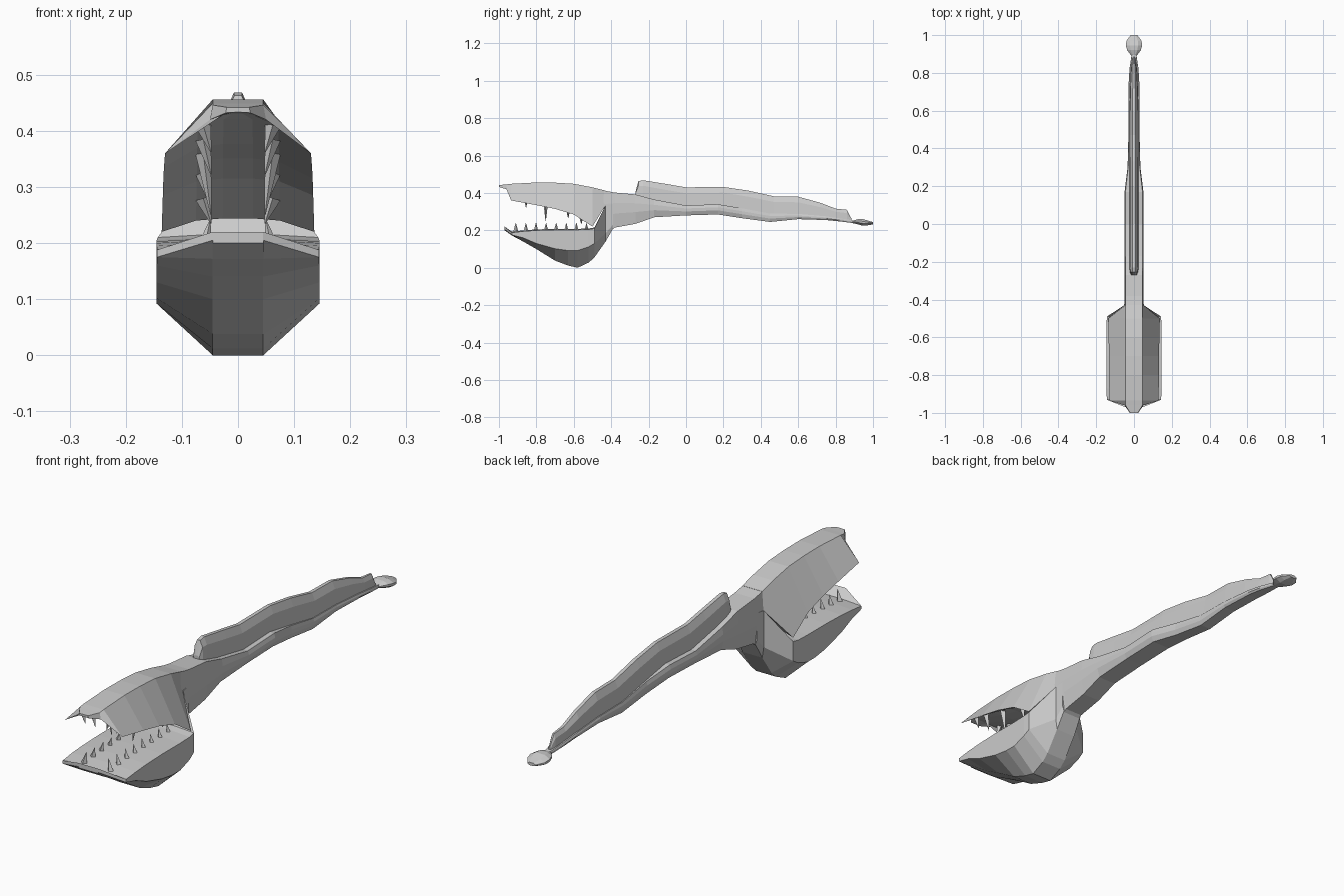
import bpy, bmesh, math
from mathutils import Vector, Matrix


def loft(name, rings):
    """Skin mirrored rings; each ring = (y, [(x, z), ...]) right half, top to bottom."""
    bm = bmesh.new()
    loops = []
    for y, half in rings:
        pts = list(half) + [(-x, z) for x, z in reversed(half)]
        loops.append([bm.verts.new((x, y, z)) for x, z in pts])
    for a, b in zip(loops, loops[1:]):
        for i in range(len(a)):
            j = (i + 1) % len(a)
            bm.faces.new((a[i], a[j], b[j], b[i]))
    bm.faces.new(loops[0])
    bm.faces.new(loops[-1])
    bmesh.ops.recalc_face_normals(bm, faces=bm.faces)
    me = bpy.data.meshes.new(name)
    bm.to_mesh(me)
    bm.free()
    ob = bpy.data.objects.new(name, me)
    bpy.context.collection.objects.link(ob)
    return ob


def teeth(name, items, x, radius, lean):
    """Mirrored rows of four-sided spikes; each item = (y, base z, tip z)."""
    bm = bmesh.new()
    for y, zb, zt in items:
        for s in (-1, 1):
            base = Vector((s * x, y, zb))
            tip = Vector((s * (x + lean), y, zt))
            d = tip - base
            rot = d.to_track_quat('Z', 'Y').to_matrix().to_4x4()
            bmesh.ops.create_cone(bm, cap_ends=True, segments=4, radius1=radius, radius2=0.001,
                                  depth=d.length, matrix=Matrix.Translation((base + tip) / 2) @ rot)
    me = bpy.data.meshes.new(name)
    bm.to_mesh(me)
    bm.free()
    bpy.context.collection.objects.link(bpy.data.objects.new(name, me))


# Body: y, half width, top z, bottom z
body = [(-.44, .05, .413, .17), (-.38, .05, .402, .215), (-.27, .05, .392, .235),
        (-.17, .05, .365, .27), (0, .05, .333, .28), (.17, .05, .34, .285),
        (.3, .034, .318, .265), (.45, .03, .29, .245), (.6, .03, .288, .26),
        (.75, .028, .275, .255), (.82, .024, .265, .248), (.9, .012, .252, .238)]
loft("body", [(y, [(w * .9, t), (w, t - .3 * (t - b)), (w, t - .6 * (t - b)), (w * .8, b)])
              for y, w, t, b in body])

# Upper jaw: y, top half width, top z, edge half width, edge z, palate rise
upper = [(-1.0, .02, .442, .022, .432, .001), (-.96, .045, .446, .05, .42, .008),
         (-.935, .045, .449, .13, .36, .05), (-.8, .045, .456, .132, .335, .035),
         (-.7, .045, .455, .133, .315, .03), (-.6, .045, .449, .134, .285, .025),
         (-.5, .045, .43, .136, .22, .02), (-.43, .045, .412, .05, .335, .005)]
loft("upper_jaw", [(y, [(tw, t), (ew, e), (ew * .55, e + r), (ew * .2, e + r * 1.2)])
                   for y, tw, t, ew, e, r in upper])

# Lower jaw: y, rim half width, rim z, low side z, keel half width, keel z
lower = [(-.97, .045, .22, .205, .045, .2), (-.93, .144, .188, .175, .045, .172),
         (-.87, .145, .195, .16, .045, .14), (-.8, .145, .2, .13, .045, .1),
         (-.7, .145, .203, .102, .045, .038), (-.63, .145, .203, .092, .045, .012),
         (-.58, .145, .203, .092, .045, 0), (-.52, .145, .205, .112, .045, .028),
         (-.49, .143, .21, .13, .045, .055), (-.43, .052, .335, .185, .045, .14),
         (-.39, .05, .34, .23, .042, .21)]
loft("lower_jaw", [(y, [(rw * .4, max(min(r + .005, .22), r)), (rw, r), (rw, s), (kw, k)])
                   for y, rw, r, s, kw, k in lower])

# Dorsal fin: y, half width, base z, top z
fin = [(-.27, .016, .385, .405), (-.255, .022, .375, .463), (-.23, .025, .37, .468),
       (-.1, .025, .34, .447), (0, .025, .325, .43), (.2, .025, .33, .432), (.33, .025, .305, .413),
       (.47, .024, .282, .382), (.6, .024, .28, .38), (.72, .022, .27, .347),
       (.8, .018, .262, .316), (.86, .012, .25, .31), (.885, .006, .245, .262)]
loft("dorsal_fin", [(y, [(w * .3, t), (w * .8, t - .3 * (t - b)), (w, b)]) for y, w, b, t in fin])

# Tail bulb: y, half width, half height, centre z
bulb = [(.885, .01, .005, .245), (.92, .036, .014, .246), (.945, .043, .018, .243),
        (.97, .04, .013, .24), (1.0, .018, .006, .238)]
loft("tail_bulb", [(y, [(w * .5, z + h), (w, z + h * .3), (w, z - h * .3), (w * .5, z - h)])
                   for y, w, h, z in bulb])

# Teeth rows
teeth("upper_teeth", [(-.92, .41, .362), (-.855, .385, .322), (-.75, .36, .25),
                      (-.63, .325, .265), (-.56, .28, .235)], .062, .014, -.014)
teeth("lower_teeth", [(-.91 + i * .054, .19, .24 - .002 * (i % 2)) for i in range(8)],
      .06, .014, -.01)
